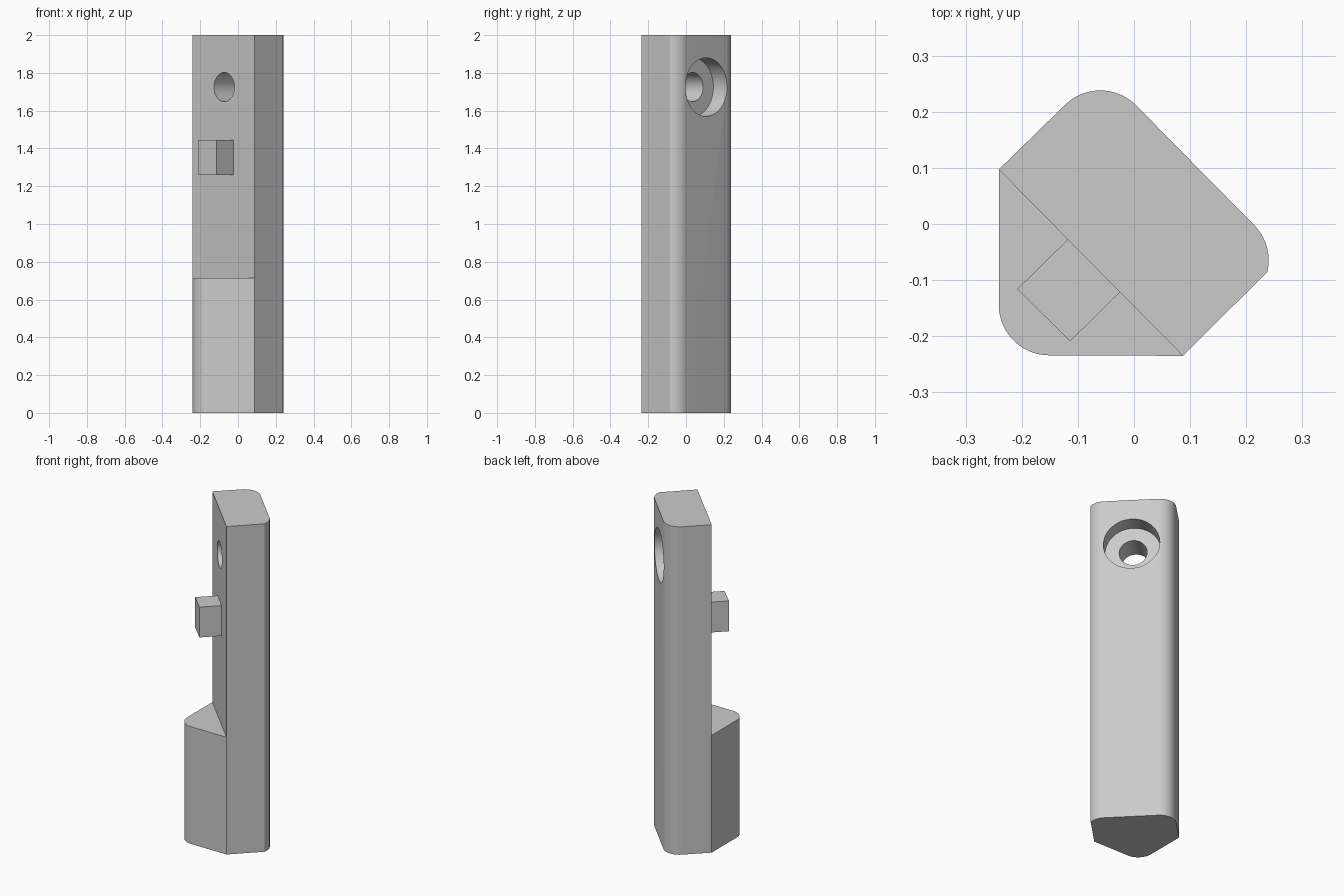
import bpy
import bmesh
from math import radians, cos, sin
from mathutils import Vector

cube = bpy.data.objects.get("Cube")
if cube:
    bpy.data.objects.remove(cube, do_unlink=True)

grey = bpy.data.materials.new("plain_grey")
grey.use_nodes = True
colour = (0.6, 0.6, 0.6, 1)
grey.diffuse_color = colour
grey.node_tree.nodes["Principled BSDF"].inputs["Base Color"].default_value = colour


def arc(cx, cy, start, end, r=0.09, steps=20):
    angles = [radians(start + (end - start) * i / steps) for i in range(steps + 1)]
    return [(cx + r * cos(a), cy + r * sin(a)) for a in angles]


def finish(name, bm):
    bmesh.ops.recalc_face_normals(bm, faces=bm.faces)
    mesh = bpy.data.meshes.new(name)
    bm.to_mesh(mesh)
    bm.free()
    mesh.materials.append(grey)
    obj = bpy.data.objects.new(name, mesh)
    bpy.context.collection.objects.link(obj)
    return obj


def prism(name, outline, bottom, top):
    bm = bmesh.new()
    face = bm.faces.new([bm.verts.new((x, y, bottom)) for x, y in outline])
    ext = bmesh.ops.extrude_face_region(bm, geom=[face])
    verts = [g for g in ext["geom"] if isinstance(g, bmesh.types.BMVert)]
    bmesh.ops.translate(bm, verts=verts, vec=(0, 0, top - bottom))
    return finish(name, bm)


def cylinder(name, radius, start, end):
    # Diagonal cylinder between two distances along the screw axis
    direction = Vector((1, 1, 0)).normalized()
    bm = bmesh.new()
    bmesh.ops.create_cone(bm, cap_ends=True, segments=64, radius1=radius,
                          radius2=radius, depth=end - start)
    bm.transform(direction.to_track_quat("Z", "Y").to_matrix().to_4x4())
    bmesh.ops.translate(bm, verts=bm.verts,
                        vec=direction * (start + end) / 2 + Vector((0, 0, 1.725)))
    return finish(name, bm)


def combine(target, other, operation):
    mod = target.modifiers.new(other.name, "BOOLEAN")
    mod.operation = operation
    mod.solver = "EXACT"
    mod.object = other
    bpy.context.view_layer.objects.active = target
    bpy.ops.object.modifier_apply(modifier=mod.name)
    bpy.data.objects.remove(other, do_unlink=True)


# Tall back plate with two rounded rear corners
left_edge, right_edge = (-0.241, 0.097), (0.087, -0.235)
bracket = prism("bracket_body", [right_edge] + arc(0.15, -0.065, -13, 45)
                + arc(-0.06, 0.148, 45, 135) + [left_edge], 0, 2)

# Short rounded foot, overlapping the plate for a clean join
foot = prism("foot", [left_edge] + arc(-0.151, -0.144, 180, 270)
             + [right_edge, (0, 0)], 0, 0.715)
combine(bracket, foot, "UNION")

# Square locating peg
peg = prism("peg", [(-0.08, 0.01), (-0.208, -0.116), (-0.114, -0.209),
                    (0.013, -0.084)], 1.26, 1.445)
combine(bracket, peg, "UNION")

# Screw hole and its counterbore
combine(bracket, cylinder("screw_hole", 0.077, -0.4, 0.4), "DIFFERENCE")
combine(bracket, cylinder("counterbore", 0.155, 0.05, 0.4), "DIFFERENCE")

bpy.ops.object.select_all(action="DESELECT")
bracket.select_set(True)
bpy.context.view_layer.objects.active = bracket
bpy.ops.object.shade_smooth_by_angle(angle=radians(25))
